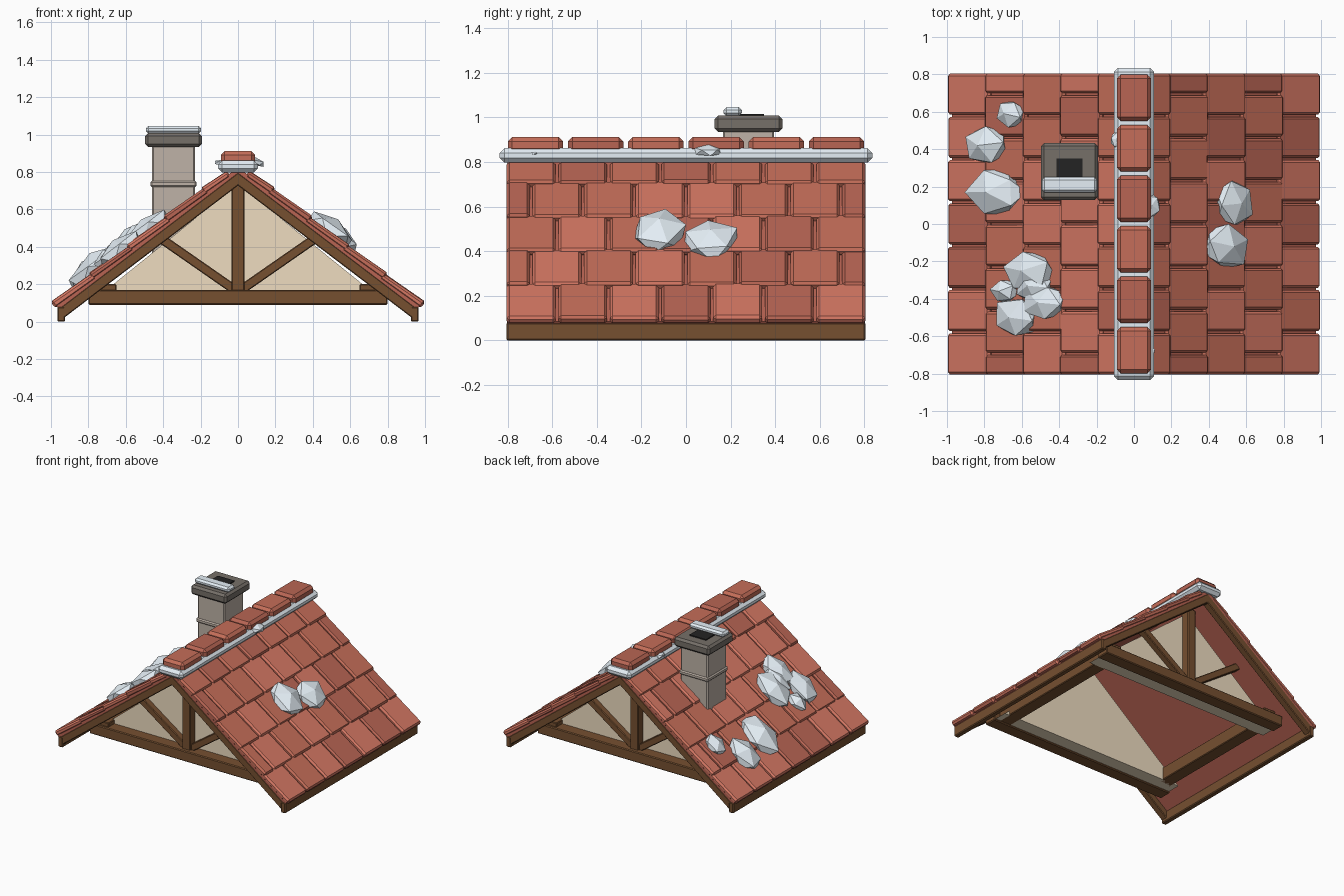
import bpy, bmesh, math, random
from mathutils import Matrix, Vector

if "Cube" in bpy.data.objects:
    bpy.data.objects.remove(bpy.data.objects["Cube"])

random.seed(4)
A = math.atan(0.76)                  # roof pitch
SIN, COS = math.sin(A), math.cos(A)
Z0, S_END = 0.727, 1.174             # underside apex height, slope length


def material(name, rgb):
    m = bpy.data.materials.new(name)
    m.diffuse_color = (*rgb, 1)
    m.use_nodes = True
    m.node_tree.nodes["Principled BSDF"].inputs["Base Color"].default_value = m.diffuse_color
    return m


TILES = [material("tile_light", (0.66, 0.185, 0.125)),
         material("tile_mid", (0.56, 0.155, 0.10)),
         material("tile_dark", (0.48, 0.13, 0.088))]
DECK = material("deck_red", (0.48, 0.125, 0.085))
WOOD = material("wood", (0.18, 0.08, 0.03))
PLASTER = material("plaster", (0.86, 0.72, 0.53))
STONE = material("stone", (0.52, 0.45, 0.39))
CAP = material("dark_stone", (0.18, 0.16, 0.14))
BLACK = material("soot", (0.017, 0.017, 0.017))
SNOW = material("snow", (0.78, 0.86, 0.92))


def slope(s, n, side=1):
    """x,z of a point s down the slope and n above the rafter underside"""
    return side * (s * COS + n * SIN), Z0 - s * SIN + n * COS


def add_prism(bm, pts, y0, y1, mat=0):
    front = [bm.verts.new((x, y0, z)) for x, z in pts]
    back = [bm.verts.new((x, y1, z)) for x, z in pts]
    faces = [bm.faces.new(front), bm.faces.new(back[::-1])]
    for i in range(len(pts)):
        j = (i + 1) % len(pts)
        faces.append(bm.faces.new((front[j], front[i], back[i], back[j])))
    for f in faces:
        f.material_index = mat


def finish(name, bm, mats, bevel=0):
    bmesh.ops.recalc_face_normals(bm, faces=bm.faces)
    me = bpy.data.meshes.new(name)
    bm.to_mesh(me)
    bm.free()
    for m in mats:
        me.materials.append(m)
    ob = bpy.data.objects.new(name, me)
    bpy.context.collection.objects.link(ob)
    if bevel:
        b = ob.modifiers.new("chamfer", 'BEVEL')
        b.width, b.segments = bevel, 1
        b.limit_method, b.angle_limit = 'ANGLE', math.radians(40)
    return ob


def prism(name, pts, y0, y1, mat, bevel=0):
    bm = bmesh.new()
    add_prism(bm, pts, y0, y1)
    return finish(name, bm, [mat], bevel)


def box(name, x, y, z, mat, bevel=0):
    pts = [(x[0], z[0]), (x[1], z[0]), (x[1], z[1]), (x[0], z[1])]
    return prism(name, pts, y[0], y[1], mat, bevel)


def chevron(n0, n1, s):
    return [slope(s, n0), (0, Z0 + n0 / COS), slope(s, n0, -1),
            slope(s, n1, -1), (0, Z0 + n1 / COS), slope(s, n1)]


# roof deck
prism("roof_deck", chevron(0.045, 0.078, S_END - 0.012), -0.80, 0.80, DECK)

# tiles: five staggered rows per slope
PITCH, W = 0.2 / COS, 1.62 / 7
for side, label in ((1, "right"), (-1, "left")):
    bm = bmesh.new()
    for row in range(5):
        s1 = S_END - row * PITCH
        s0 = max(s1 - 0.275, 0.0)
        cuts = [-0.81 + W * i for i in range(8)]
        if row % 2:
            cuts = [-0.81] + [-0.81 + W * (i + 0.5) for i in range(7)] + [0.81]
        for a, b in zip(cuts, cuts[1:]):
            lift = random.uniform(-0.004, 0.002)
            pts = [slope(s1, 0.068, side), slope(s1, 0.111 + lift, side),
                   slope(s0, 0.099 + lift, side), slope(s0, 0.06, side)]
            add_prism(bm, pts, a + 0.006, b - 0.006, random.randrange(3))
    finish(label + "_tiles", bm, TILES, 0.012)

# trusses, gable panels and edge rafters on both ends
for d, label in ((-1, "front"), (1, "back")):
    def ys(a, b):
        return sorted((d * a, d * b))
    prism(label + "_edge_rafters", chevron(0, 0.056, S_END - 0.004), *ys(0.75, 0.803), WOOD, 0.005)
    prism(label + "_gable_panel", [(-0.79, 0.10), (0.79, 0.10), (0, Z0 + 0.01)], *ys(0.46, 0.57), PLASTER)
    box(label + "_tie_beam", (-0.80, 0.80), ys(0.56, 0.66), (0.09, 0.17), WOOD, 0.006)
    box(label + "_king_post", (-0.035, 0.035), ys(0.55, 0.63), (0.15, 0.75), WOOD, 0.006)
    for side in (1, -1):
        u = Vector((0.82, 0.57)) * 0.52
        w = Vector((-0.57, 0.82)) * 0.025
        o = Vector((0.01, 0.165))
        pts = [(side * p.x, p.y) for p in (o - w, o + u - w, o + u + w, o + w)]
        prism(label + "_brace", pts, *ys(0.555, 0.615), WOOD, 0.005)

# wall plates and eave boards
for side in (1, -1):
    box("wall_plate", sorted((side * 0.65, side * 0.75)), (-0.64, 0.64), (0.10, 0.20), WOOD, 0.005)
    box("eave_board", sorted((side * 0.925, side * 0.965)), (-0.805, 0.805), (0.0, 0.08), WOOD, 0.006)

# ridge: snow bed and six cap tiles
box("ridge_snow", (-0.107, 0.107), (-0.835, 0.835), (0.797, 0.862), SNOW, 0.022)
bm = bmesh.new()
for i in range(6):
    y = -0.675 + 0.27 * i
    add_prism(bm, [(-0.092, 0.84), (0.092, 0.84), (0.092, 0.912), (-0.092, 0.912)],
              y - 0.124, y + 0.124, 1 + i % 2)
finish("ridge_tiles", bm, TILES, 0.02)

# chimney
CX, CY = -0.345, 0.28


def block(name, r, z, mat, bevel=0):
    box(name, (CX - r, CX + r), (CY - r, CY + r), z, mat, bevel)


block("chimney_shaft", 0.115, (0.32, 0.95), STONE, 0.008)
block("chimney_band", 0.124, (0.72, 0.752), STONE, 0.008)
block("chimney_cap", 0.152, (0.935, 1.008), CAP, 0.016)
block("chimney_flue", 0.07, (0.99, 1.016), BLACK)
box("chimney_snow", (CX - 0.148, CX + 0.148), (0.168, 0.25), (1.005, 1.046), SNOW, 0.014)


# snow lumps, flattened underneath
def lump(name, loc, tilt, size):
    bm = bmesh.new()
    bmesh.ops.create_icosphere(bm, subdivisions=1, radius=1)
    spin = Matrix.Rotation(random.uniform(0, 6), 4, 'Z')
    for v in bm.verts:
        v.co = spin @ (v.co * random.uniform(0.95, 1.15))
        v.co.z = max(v.co.z, -0.5)
    m = Matrix.Translation(loc) @ Matrix.Rotation(tilt, 4, 'Y') @ Matrix.Diagonal((*size, 1))
    bmesh.ops.transform(bm, matrix=m, verts=bm.verts)
    finish(name, bm, [SNOW])


for x, y, rx, ry in ((-0.79, 0.42, 0.115, 0.11), (-0.74, 0.17, 0.14, 0.13),
                     (-0.66, 0.59, 0.07, 0.075), (-0.56, -0.25, 0.13, 0.11),
                     (-0.63, -0.50, 0.115, 0.11), (-0.48, -0.42, 0.11, 0.10),
                     (-0.69, -0.36, 0.065, 0.065), (-0.53, -0.33, 0.09, 0.09),
                     (0.49, -0.12, 0.12, 0.12), (0.54, 0.11, 0.10, 0.13)):
    side = 1 if x > 0 else -1
    z = 0.86 - abs(x) * 0.76
    lump("snow_lump", (x, y, z), side * A, (rx / COS, ry, 0.03 + 0.33 * rx))
for x, y, z, r in ((-0.09, 0.45, 0.845, 0.045), (0.09, 0.10, 0.85, 0.065), (0.095, -0.68, 0.84, 0.022)):
    lump("ridge_snow_lump", (x, y, z), 0.2, (r * 0.8, r, r * 0.4))
